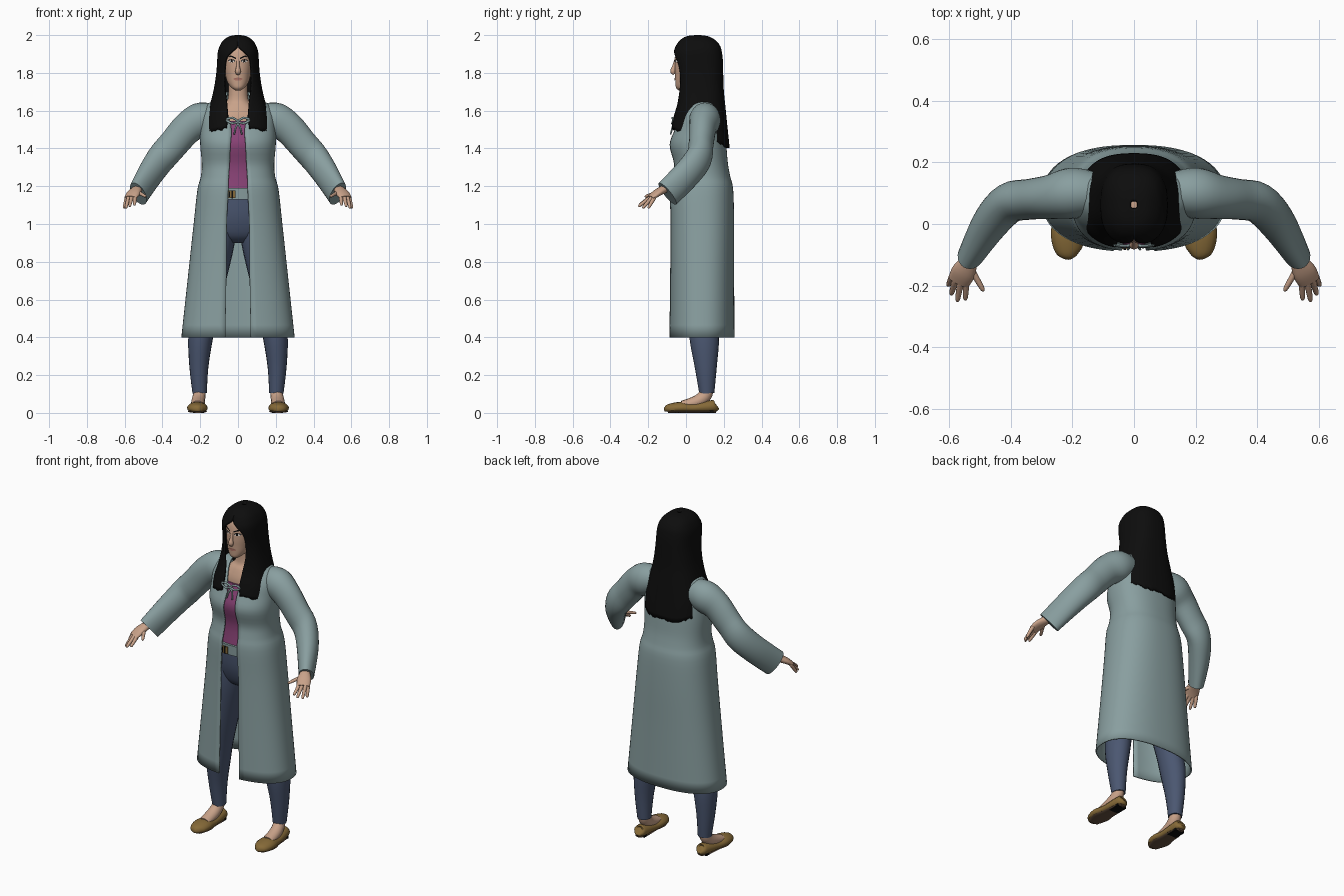
import bpy, bmesh, math, random
from mathutils import Vector
from mathutils.bvhtree import BVHTree

random.seed(3)
if "Cube" in bpy.data.objects:
    bpy.data.objects.remove(bpy.data.objects["Cube"])


def material(name, r, g, b):
    m = bpy.data.materials.new(name)
    m.use_nodes = True
    m.diffuse_color = (r, g, b, 1)
    node = m.node_tree.nodes["Principled BSDF"]
    node.inputs["Base Color"].default_value = (r, g, b, 1)
    node.inputs["Roughness"].default_value = 0.8
    return m


COAT = material("grey teal cloth", 0.25, 0.345, 0.35)
JEANS = material("blue denim", 0.07, 0.095, 0.165)
SHIRT = material("plum cloth", 0.25, 0.055, 0.18)
SKIN = material("skin", 0.58, 0.36, 0.25)
BLACK = material("black hair", 0.004, 0.004, 0.004)
SHOE = material("tan leather", 0.24, 0.145, 0.04)
SOLE = material("brown sole", 0.13, 0.08, 0.05)
LIPS = material("lips", 0.4, 0.17, 0.13)
WHITE = material("eye white", 0.7, 0.66, 0.62)
parts = []


def finish(name, bm, mat, mirror=False, thick=0):
    mesh = bpy.data.meshes.new(name)
    bm.to_mesh(mesh)
    bm.free()
    mesh.materials.append(mat)
    ob = bpy.data.objects.new(name, mesh)
    bpy.context.collection.objects.link(ob)
    if thick:
        s = ob.modifiers.new("thickness", "SOLIDIFY")
        s.thickness, s.offset = thick, -1
    if mirror:
        ob.modifiers.new("mirror", "MIRROR").use_mirror_merge = False
    parts.append(ob)
    return ob


def resample(rows, k=4):
    """Smooth curve through rows of numbers."""
    out = []
    for i in range(len(rows) - 1):
        q = [rows[max(0, i - 1)], rows[i], rows[i + 1], rows[min(len(rows) - 1, i + 2)]]
        for s in range(k):
            t = s / k
            out.append([0.5 * (2*b + (c - a)*t + (2*a - 5*b + 4*c - d)*t*t + (3*b - a - 3*c + d)*t**3)
                        for a, b, c, d in zip(*q)])
    return out + [list(rows[-1])]


def skin_rings(name, rings, mat, closed, **kw):
    bm = bmesh.new()
    vs = [[bm.verts.new(p) for p in ring] for ring in rings]
    n = len(rings[0])
    for a, b in zip(vs, vs[1:]):
        for j in range(n if closed else n - 1):
            bm.faces.new((a[j], a[(j + 1) % n], b[(j + 1) % n], b[j]))
    if closed:
        bm.faces.new(vs[0])
        bm.faces.new(vs[-1])
    else:
        bmesh.ops.remove_doubles(bm, verts=bm.verts, dist=1e-5)
    bmesh.ops.recalc_face_normals(bm, faces=bm.faces)
    return finish(name, bm, mat, **kw)


def shell(name, rows, mat, power=0.9, n=40, opened=False, fray=0, **kw):
    """Horizontal rings: z, half width, front y, back y, half gap, back drop."""
    rings = []
    rows = resample([tuple(r) + (0,) * (6 - len(r)) for r in rows])
    for i, (z, hw, yf, yb, gap, drop) in enumerate(rows):
        a0 = math.asin(min(0.99, (max(gap, 0) / hw) ** (1 / power))) if opened else 0
        ring = []
        for j in range(n):
            a = a0 + (2 * math.pi - 2 * a0) * j / (n - 1 if opened else n)
            s, c = math.sin(a), math.cos(a)
            x = math.copysign(abs(s) ** power, s) * hw
            y = (yf + yb) / 2 - math.copysign(abs(c) ** power, c) * (yb - yf) / 2
            dz = drop * (1 - c) / 2 + (random.uniform(0, fray) if i == len(rows) - 1 else 0)
            ring.append(Vector((x, y, z - dz)))
        rings.append(ring)
    return skin_rings(name, rings, mat, not opened, **kw)


def tube(name, rows, mat, ref=(0, 0, 1), n=16, floor=0.0, mirror=True):
    """Rings along a path: x, y, z, side radius, upper radius."""
    rows = resample(rows)
    pts = [Vector(r[:3]) for r in rows]
    rings = []
    for i, r in enumerate(rows):
        t = (pts[min(i + 1, len(pts) - 1)] - pts[max(i - 1, 0)]).normalized()
        side = t.cross(Vector(ref)).normalized()
        up = side.cross(t)
        ring = []
        for j in range(n):
            a = 2 * math.pi * j / n
            p = pts[i] + side * r[3] * math.cos(a) + up * r[4] * math.sin(a)
            p.z = max(p.z, floor)
            ring.append(p)
        rings.append(ring)
    return skin_rings(name, rings, mat, True, mirror=mirror)


def box(name, centre, size, mat, mirror=False):
    bm = bmesh.new()
    bmesh.ops.create_cube(bm, size=1)
    for v in bm.verts:
        v.co = Vector([c + k * s for c, k, s in zip(centre, v.co, size)])
    finish(name, bm, mat, mirror)


# Coat with open front
shell("coat", [
    (1.70, .065, .035, .145, .055), (1.665, .11, .025, .16, .065), (1.63, .165, .0, .175, .065),
    (1.57, .195, -.035, .19, .05), (1.5, .2, -.06, .2, .035), (1.42, .2, -.088, .213, .04),
    (1.32, .192, -.066, .222, .045), (1.25, .197, -.075, .235, .05), (1.18, .215, -.087, .25, .052),
    (1.0, .235, -.085, .255, .06), (.75, .262, -.086, .255, .062), (.4, .3, -.09, .257, .068)],
    COAT, power=.85, n=56, opened=True, thick=.008)
tube("sleeves", [
    (.13, .1, 1.565, .07, .075), (.2, .1, 1.55, .083, .092), (.27, .088, 1.505, .072, .085),
    (.34, .08, 1.425, .066, .08), (.405, .068, 1.35, .066, .08), (.465, .005, 1.265, .06, .078),
    (.528, -.098, 1.16, .043, .076)], COAT, n=24)
tube("bow", [
    (.02, -.082, 1.475, .004, .004), (.012, -.072, 1.51, .005, .005), (0, -.066, 1.54, .006, .006),
    (.03, -.072, 1.562, .005, .006), (.062, -.068, 1.55, .005, .006), (.03, -.074, 1.533, .005, .006),
    (0, -.068, 1.54, .006, .006)], COAT, n=8)

# Shirt, belt and trousers
shell("shirt", [(1.16, .17, -.066, .2), (1.3, .165, -.05, .19), (1.42, .17, -.074, .185),
                (1.5, .16, -.045, .17), (1.545, .14, -.03, .15)], SHIRT)
shell("belt", [(1.13, .19, -.073, .21), (1.19, .185, -.075, .21)], COAT)
box("buckle", (-.032, -.078, 1.157), (.036, .008, .04), SHOE)
box("buckle_bar", (-.03, -.081, 1.157), (.008, .008, .042), BLACK)
box("buckle_slot", (-.046, -.081, 1.157), (.005, .008, .03), BLACK)
shell("hips", [(.9, .08, .03, .15), (.94, .17, -.02, .19), (1.04, .195, -.055, .215),
               (1.17, .18, -.064, .2)], JEANS)
tube("trouser_legs", [
    (.1, .075, 1.02, .12, .09), (.117, .075, .9, .115, .098), (.15, .08, .7, .1, .085),
    (.182, .09, .5, .08, .07), (.2, .098, .38, .077, .064), (.207, .105, .24, .058, .05),
    (.203, .11, .105, .04, .038)], JEANS, ref=(1, 0, 0), n=20)

# Feet and slip-on shoes
tube("feet", [(.203, .11, .17, .034, .032), (.205, .105, .1, .036, .033), (.211, .06, .06, .034, .036),
              (.214, -.02, .038, .026, .036)], SKIN, ref=(1, 0, 0))
tube("shoes", [
    (.207, .16, .04, .016, .022), (.208, .15, .036, .034, .032), (.21, .1, .03, .042, .033),
    (.213, .03, .024, .047, .028), (.215, -.03, .026, .055, .032), (.214, -.08, .022, .046, .028),
    (.21, -.105, .02, .026, .02), (.208, -.115, .02, .006, .008)], SHOE, floor=.008)
tube("soles", [
    (.208, .158, .007, .02, .007), (.21, .1, .007, .038, .007), (.213, .03, .007, .042, .007),
    (.215, -.03, .007, .051, .007), (.212, -.095, .007, .03, .007)], SOLE)
box("heels", (.209, .11, .006), (.06, .07, .012), BLACK, mirror=True)

# Hands
tube("palms", [(.51, -.07, 1.2, .024, .024), (.53, -.11, 1.187, .026, .022), (.553, -.155, 1.163, .039, .019),
               (.57, -.188, 1.137, .036, .014)], SKIN)
fingers = {"index": ((.545, -.185, 1.145), (.548, -.247, 1.1)),
           "middle": ((.563, -.187, 1.142), (.574, -.252, 1.092)),
           "ring": ((.58, -.182, 1.138), (.594, -.23, 1.083)),
           "little": ((.59, -.17, 1.135), (.604, -.2, 1.083)),
           "thumb": ((.533, -.14, 1.17), (.488, -.218, 1.145))}
for label, (a, b) in fingers.items():
    a, b = Vector(a), Vector(b)
    rows = [(*a.lerp(b, t), r, r) for t, r in ((-.3, .008), (0, .011), (.55, .0095), (.9, .0075), (1, .003))]
    tube(label + "_fingers", rows, SKIN, n=8)

# Neck, head and nose
shell("neck", [(1.48, .15, -.02, .15), (1.56, .14, -.02, .15), (1.62, .09, .0, .14),
               (1.66, .055, .02, .13), (1.76, .05, .02, .12)], SKIN)
head = shell("head", [
    (1.708, .015, -.04, .0), (1.722, .035, -.053, .03), (1.75, .056, -.056, .08), (1.79, .068, -.058, .12),
    (1.83, .076, -.06, .145), (1.88, .08, -.058, .16), (1.93, .074, -.044, .155), (1.965, .05, .0, .12),
    (1.98, .01, .04, .08)], SKIN)
tube("nose", [(0, -.054, 1.872, .007, .007), (0, -.063, 1.835, .01, .009), (0, -.069, 1.808, .014, .015),
              (0, -.062, 1.793, .007, .01)], SKIN, ref=(1, 0, 0), n=12, mirror=False)
tree = BVHTree.FromPolygons([v.co for v in head.data.vertices], [p.vertices[:] for p in head.data.polygons])


def decal(name, outline, mat, lift, mirror=True):
    """Thin patch laid on the face from x, z points."""
    bm = bmesh.new()
    n = len(outline)
    mid = (sum(p[0] for p in outline) / n, sum(p[1] for p in outline) / n)
    vs = []
    for x, z in outline + [mid]:
        hit = tree.ray_cast(Vector((x, -1, z)), Vector((0, 1, 0)))[0]
        vs.append(bm.verts.new((x, (hit.y if hit else -.04) - lift, z)))
    for i in range(n):
        f = bm.faces.new((vs[i], vs[(i + 1) % n], vs[n]))
        f.normal_update()
        if f.normal.y > 0:
            f.normal_flip()
    finish(name, bm, mat, mirror)


def oval(x, z, rx, rz, n=12):
    return [(x + rx * math.cos(i * math.tau / n), z + rz * math.sin(i * math.tau / n)) for i in range(n)]


decal("eye_rims", oval(.034, 1.864, .019, .0085), BLACK, .002)
decal("eyes", oval(.034, 1.862, .016, .006), WHITE, .0035)
decal("irises", oval(.033, 1.863, .0065, .0065), BLACK, .005)
decal("brows", [(.011, 1.873), (.035, 1.884), (.06, 1.888), (.036, 1.892), (.012, 1.881)], BLACK, .004)
decal("lips", oval(0, 1.767, .025, .008), LIPS, .003, mirror=False)

# Long parted hair falling over the chest and back
shell("hair", [
    (2.0, .012, .05, .075), (1.993, .048, .0, .12), (1.97, .08, -.035, .16), (1.94, .098, -.055, .182, .004),
    (1.91, .107, -.066, .19, .035), (1.87, .11, -.064, .195, .066), (1.8, .115, -.05, .197, .074),
    (1.72, .128, -.045, .2, .072, .01), (1.64, .15, -.05, .21, .06, .03), (1.57, .172, -.068, .22, .055, .06),
    (1.515, .178, -.08, .23, .062, .1)], BLACK, power=.78, n=72, opened=True, fray=.015, thick=.014)

bpy.ops.object.select_all(action="DESELECT")
for ob in parts:
    ob.select_set(True)
bpy.context.view_layer.objects.active = parts[0]
bpy.ops.object.shade_smooth_by_angle(angle=math.radians(50))
